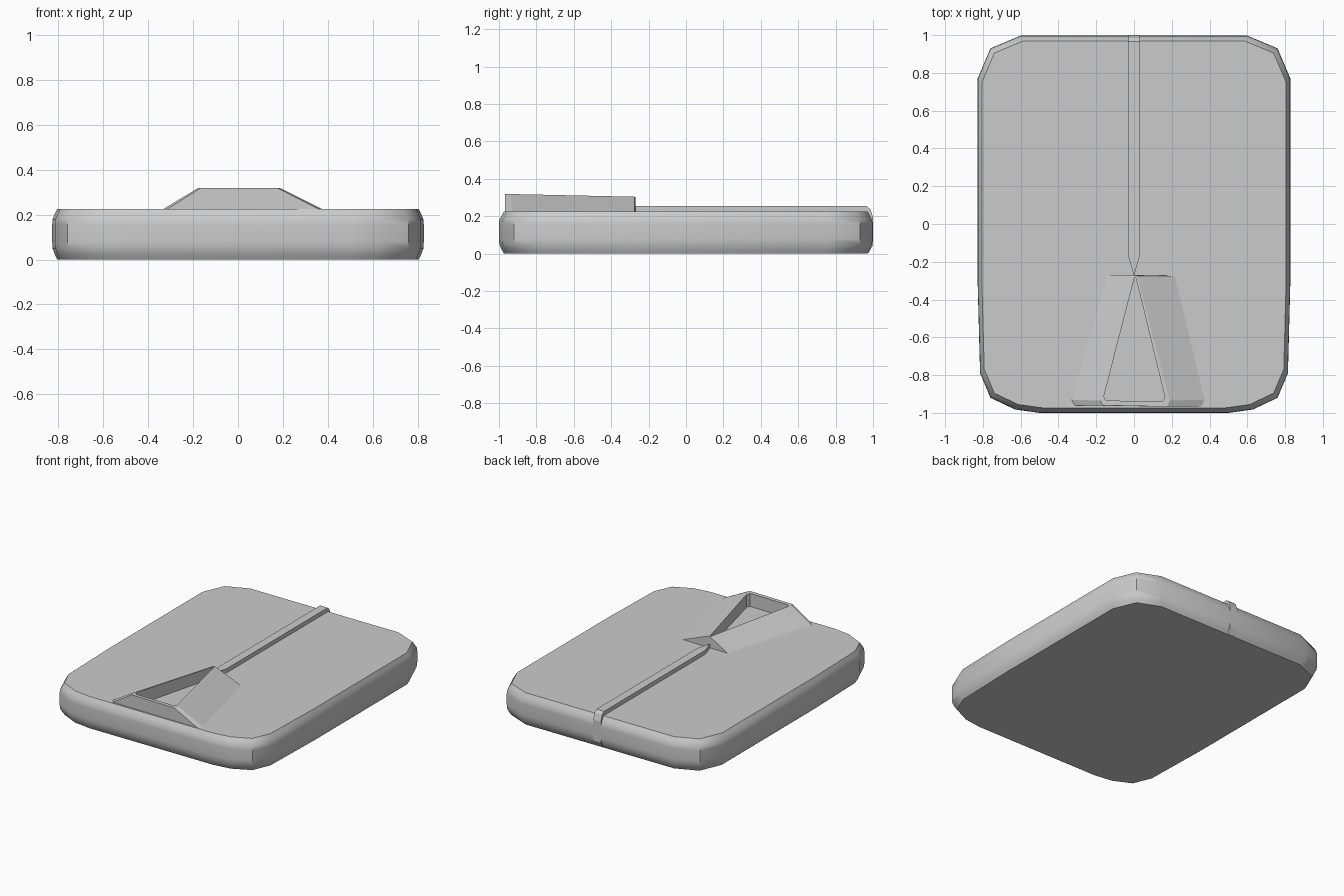
import bpy, bmesh, math

if "Cube" in bpy.data.objects:
    bpy.data.objects.remove(bpy.data.objects["Cube"])


def loft(name, rings, cap=True, smooth=None):
    """Skin consecutive rings; cap the ends, or join last ring to first."""
    bm = bmesh.new()
    loops = [[bm.verts.new(p) for p in ring] for ring in rings]
    n = len(loops[0])
    pairs = list(zip(loops, loops[1:]))
    if cap:
        bm.faces.new(loops[0])
        bm.faces.new(loops[-1])
    else:
        pairs.append((loops[-1], loops[0]))
    for a, b in pairs:
        for i in range(n):
            j = (i + 1) % n
            bm.faces.new((a[i], a[j], b[j], b[i]))
    bmesh.ops.recalc_face_normals(bm, faces=bm.faces)
    mesh = bpy.data.meshes.new(name)
    bm.to_mesh(mesh)
    bm.free()
    obj = bpy.data.objects.new(name, mesh)
    bpy.context.collection.objects.link(obj)
    if smooth:
        bpy.ops.object.select_all(action='DESELECT')
        obj.select_set(True)
        bpy.context.view_layer.objects.active = obj
        bpy.ops.object.shade_smooth_by_angle(angle=math.radians(smooth))
    return obj


# Cushion-like slab: half outline from back to front, mirrored
half = [(0.60, 0.997), (0.76, 0.93), (0.828, 0.77), (0.828, -0.30),
        (0.815, -0.79), (0.76, -0.92), (0.63, -0.982), (0.50, -1.0)]
outline = half + [(-x, y) for x, y in reversed(half)]
levels = [(0.0, 0.973), (0.02, 0.985), (0.05, 0.998), (0.08, 1.0),
          (0.155, 1.0), (0.18, 0.998), (0.205, 0.985), (0.226, 0.973)]
loft("slab", [[(x * s, y * s, z) for x, y in outline] for z, s in levels],
     smooth=40)

# Raised centre strip, pointed at the front and wrapped over the back edge
# each station: half width, outer (y, z), inner (y, z)
stations = [(0.001, (-0.27, 0.255), (-0.27, 0.22)),
            (0.03, (-0.17, 0.255), (-0.17, 0.22)),
            (0.03, (0.965, 0.255), (0.94, 0.21)),
            (0.03, (0.985, 0.238), (0.95, 0.20)),
            (0.03, (1.0, 0.195), (0.96, 0.18)),
            (0.03, (1.0, 0.045), (0.96, 0.05)),
            (0.03, (0.975, 0.004), (0.94, 0.02))]
loft("centre_strip", [[(-w, *o), (w, *o), (w, *i), (-w, *i)]
                      for w, o, i in stations])

# Open triangular frame with sloping outer flanks
base = [(-0.14, -0.27), (-0.333, -0.93), (-0.315, -0.96),
        (0.36, -0.967), (0.375, -0.93), (0.22, -0.275)]
crest = [(-0.003, -0.27), (-0.178, -0.935), (-0.165, -0.96),
         (0.175, -0.967), (0.188, -0.935), (0.018, -0.275)]
inner = [(0.002, -0.285), (-0.16, -0.915), (-0.148, -0.935),
         (0.152, -0.938), (0.163, -0.915), (0.01, -0.285)]


def crest_z(y):
    return 0.304 + (-0.27 - y) * 0.022


loft("triangle_frame", [[(x, y, 0.225) for x, y in base],
                        [(x, y, crest_z(y)) for x, y in crest],
                        [(x, y, crest_z(y)) for x, y in inner],
                        [(x, y, 0.225) for x, y in inner]], cap=False)
